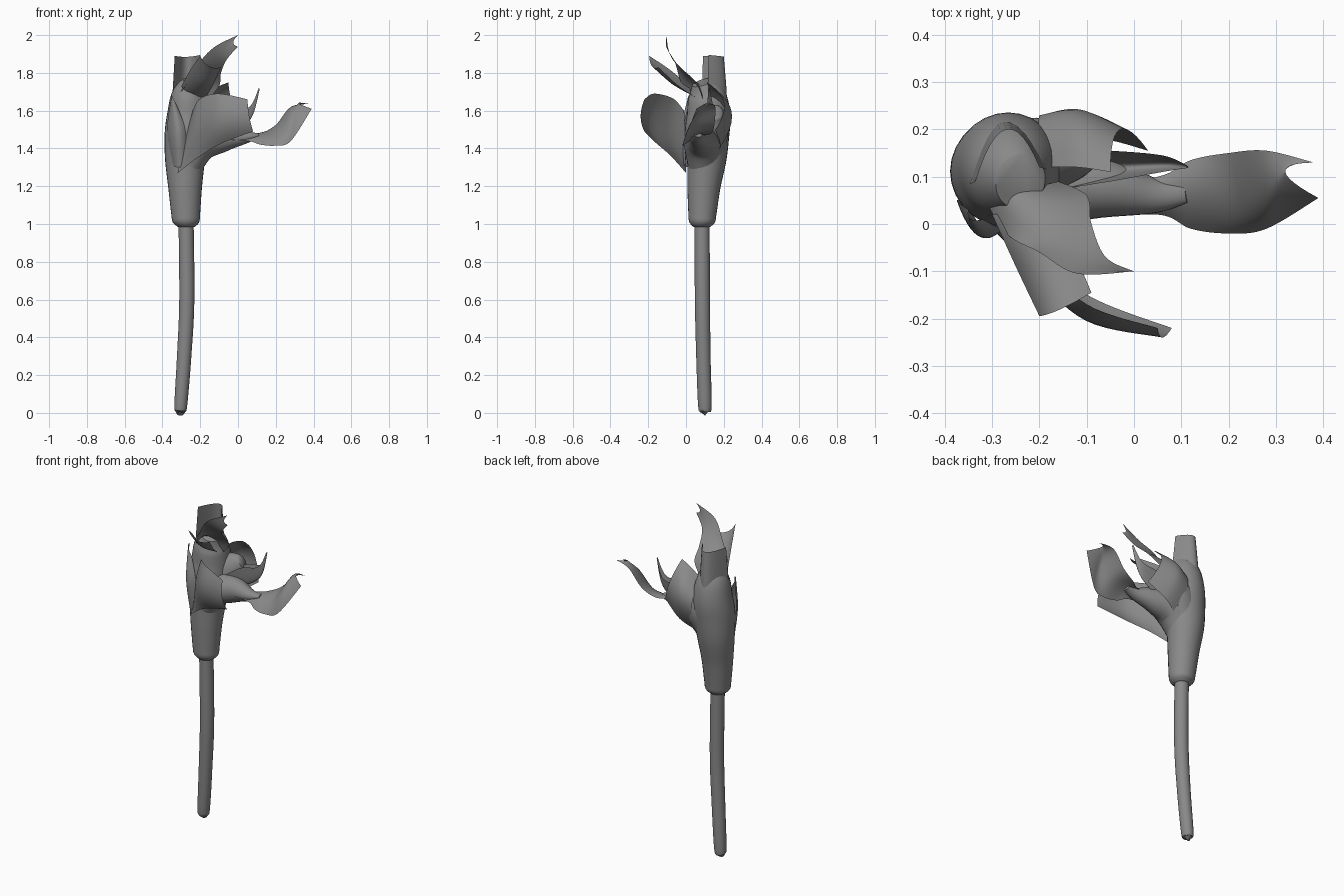
import bpy, bmesh, math
from mathutils import Vector

cube = bpy.data.objects.get("Cube")
if cube:
    bpy.data.objects.remove(cube, do_unlink=True)

# One plain grey for the whole flower
grey = bpy.data.materials.new("plain_grey")
grey.use_nodes = True
colour = (0.25, 0.25, 0.25, 1)
grey.diffuse_color = colour
grey.node_tree.nodes["Principled BSDF"].inputs["Base Color"].default_value = colour


def smooth_rows(rows, steps):
    """Run a spline through equally long rows of numbers."""
    result = []
    last = len(rows) - 1
    for i in range(last):
        before, start = rows[max(i - 1, 0)], rows[i]
        end, after = rows[i + 1], rows[min(i + 2, last)]
        for step in range(steps):
            t = step / steps
            row = []
            for p, q, r, s in zip(before, start, end, after):
                slope_in, slope_out = (r - p) / 2, (s - q) / 2
                bend = 3 * (r - q) - 2 * slope_in - slope_out
                twist = 2 * (q - r) + slope_in + slope_out
                row.append(q + t * (slope_in + t * (bend + t * twist)))
            result.append(row)
    result.append(list(rows[-1]))
    return result


def build_surface(name, grid, closed=False):
    """Skin rows of points; a closed surface is a capped tube."""
    bm = bmesh.new()
    verts = [[bm.verts.new(point) for point in row] for row in grid]
    columns = len(grid[0])
    for lower, upper in zip(verts, verts[1:]):
        for j in range(columns if closed else columns - 1):
            k = (j + 1) % columns
            bm.faces.new((lower[j], lower[k], upper[k], upper[j]))
    if closed:
        bm.faces.new(verts[0][::-1])
        bm.faces.new(verts[-1])
    else:
        bmesh.ops.remove_doubles(bm, verts=bm.verts[:], dist=0.0005)
    bmesh.ops.recalc_face_normals(bm, faces=bm.faces[:])
    mesh = bpy.data.meshes.new(name)
    bm.to_mesh(mesh)
    bm.free()
    mesh.materials.append(grey)
    obj = bpy.data.objects.new(name, mesh)
    bpy.context.collection.objects.link(obj)
    bpy.ops.object.select_all(action="DESELECT")
    obj.select_set(True)
    bpy.context.view_layer.objects.active = obj
    bpy.ops.object.shade_smooth_by_angle(angle=math.radians(60))
    return obj


def tube(name, stations, sides=28):
    """Each station is a centre followed by two radii."""
    rows = smooth_rows(stations, 6)
    centres = [Vector(row[:3]) for row in rows]
    grid = []
    for i, row in enumerate(rows):
        along = centres[min(i + 1, len(rows) - 1)] - centres[max(i - 1, 0)]
        across = Vector((0, 1, 0)).cross(along).normalized()
        other = along.normalized().cross(across)
        ring = []
        for j in range(sides):
            angle = math.tau * j / sides
            ring.append(centres[i] + across * row[3] * math.cos(angle)
                        + other * row[4] * math.sin(angle))
        grid.append(ring)
    return build_surface(name, grid, closed=True)


def petal(name, *stations, across=12):
    """Each station holds one edge, the middle and the other edge."""
    grid = []
    for row in smooth_rows([sum(station, ()) for station in stations], 8):
        edge, middle, far = Vector(row[:3]), Vector(row[3:6]), Vector(row[6:])
        control = 2 * middle - (edge + far) / 2
        line = []
        for j in range(across + 1):
            t = j / across
            line.append(edge.lerp(control, t).lerp(control.lerp(far, t), t))
        grid.append(line)
    return build_surface(name, grid)


# Slightly bent stem with rounded foot
tube("stem", [
    (-.305, .1, 0, .008, .008), (-.305, .1, .01, .024, .024),
    (-.303, .1, .04, .034, .036), (-.285, .092, .3, .038, .038),
    (-.271, .087, .6, .04, .04), (-.275, .085, 1.02, .04, .04)])

# Swelling sheath around the flower base
tube("sheath", [
    (-.275, .085, .985, .045, .045), (-.275, .085, 1.01, .07, .068),
    (-.277, .087, 1.06, .077, .075), (-.28, .095, 1.2, .09, .088),
    (-.28, .11, 1.35, .107, .105), (-.27, .112, 1.48, .118, .118),
    (-.265, .12, 1.58, .11, .115), (-.26, .11, 1.68, .092, .1),
    (-.24, .09, 1.75, .055, .06)])

# Side throat that carries the long petal, and the one behind it
tube("side_throat", [
    (-.27, .09, 1.29, .07, .075), (-.2, .09, 1.42, .09, .1),
    (-.08, .08, 1.455, .075, .07), (.04, .06, 1.46, .035, .038),
    (.11, .065, 1.47, .01, .02)])
tube("rear_throat", [
    (-.26, .11, 1.36, .08, .085), (-.21, .14, 1.49, .1, .085),
    (-.13, .155, 1.56, .08, .06), (-.08, .16, 1.59, .04, .03)])

# Upright petal at the back
petal("upright_petal",
      ((-.355, .08, 1.55), (-.28, .22, 1.5), (-.17, .11, 1.58)),
      ((-.345, .085, 1.72), (-.275, .215, 1.7), (-.185, .115, 1.73)),
      ((-.335, .09, 1.89), (-.27, .2, 1.885), (-.2, .12, 1.895)))

# Broad petal sweeping out to the front
petal("front_petal",
      ((-.32, 0, 1.27), (-.29, 0, 1.4), (-.24, -.01, 1.6)),
      ((-.2, -.08, 1.36), (-.22, -.1, 1.5), (-.2, -.07, 1.665)),
      ((-.08, -.16, 1.43), (-.1, -.205, 1.55), (-.1, -.17, 1.69)),
      ((.08, -.22, 1.49), (.06, -.24, 1.57), (.05, -.22, 1.66)))

# Rear petal curling round the back
petal("rear_petal",
      ((-.2, .12, 1.66), (-.2, .23, 1.55), (-.18, .15, 1.36)),
      ((-.12, .12, 1.72), (-.12, .24, 1.6), (-.08, .18, 1.42)),
      ((-.05, .11, 1.75), (-.03, .2, 1.64), (.03, .155, 1.5)))

# Short blunt petal at the upper front
petal("upper_front_petal",
      ((-.3, .02, 1.73), (-.25, .03, 1.69), (-.17, .05, 1.67)),
      ((-.25, -.09, 1.82), (-.2, -.08, 1.75), (-.13, -.05, 1.74)),
      ((-.2, -.195, 1.89), (-.155, -.18, 1.835), (-.09, -.145, 1.83)))

# Hooked petal with a notched tip at the top
petal("hooked_petal",
      ((-.32, .06, 1.68), (-.25, .07, 1.74), (-.16, .09, 1.66)),
      ((-.27, -.02, 1.74), (-.2, .02, 1.78), (-.1, .06, 1.73)),
      ((-.2, -.06, 1.86), (-.14, -.04, 1.84), (-.09, 0, 1.8)),
      ((-.12, -.105, 1.94), (-.085, -.085, 1.9), (-.06, -.07, 1.87)),
      ((0, -.1, 2), (-.025, -.1, 1.96), (0, -.1, 1.94)))

# Pointed inner petal
petal("pointed_petal",
      ((-.18, .16, 1.5), (-.18, .11, 1.42), (-.18, .07, 1.5)),
      ((-.05, .155, 1.59), (-.03, .12, 1.48), (-.05, .09, 1.59)),
      ((.06, .145, 1.62), (.07, .125, 1.56), (.06, .11, 1.62)),
      ((.11, .125, 1.72), (.115, .12, 1.715), (.11, .118, 1.72)))

# Long drooping petal with a forked tip
petal("long_petal",
      ((-.12, .08, 1.46), (-.12, .04, 1.49), (-.12, .01, 1.45)),
      ((.05, .1, 1.47), (.05, .06, 1.475), (.05, .02, 1.44)),
      ((.12, .135, 1.48), (.12, .06, 1.475), (.12, -.01, 1.42)),
      ((.2, .15, 1.525), (.21, .05, 1.49), (.2, -.02, 1.415)),
      ((.28, .155, 1.62), (.28, .05, 1.57), (.28, -.01, 1.44)),
      ((.38, .13, 1.635), (.32, .11, 1.64), (.39, .055, 1.61)))

# Narrow folded leaf against the front of the sheath
petal("sheath_fold",
      ((-.35, .05, 1.32), (-.32, -.005, 1.3), (-.27, 0, 1.32)),
      ((-.375, .05, 1.5), (-.33, -.025, 1.48), (-.28, -.01, 1.5)),
      ((-.35, .03, 1.69), (-.345, .01, 1.67), (-.32, .01, 1.62)))
